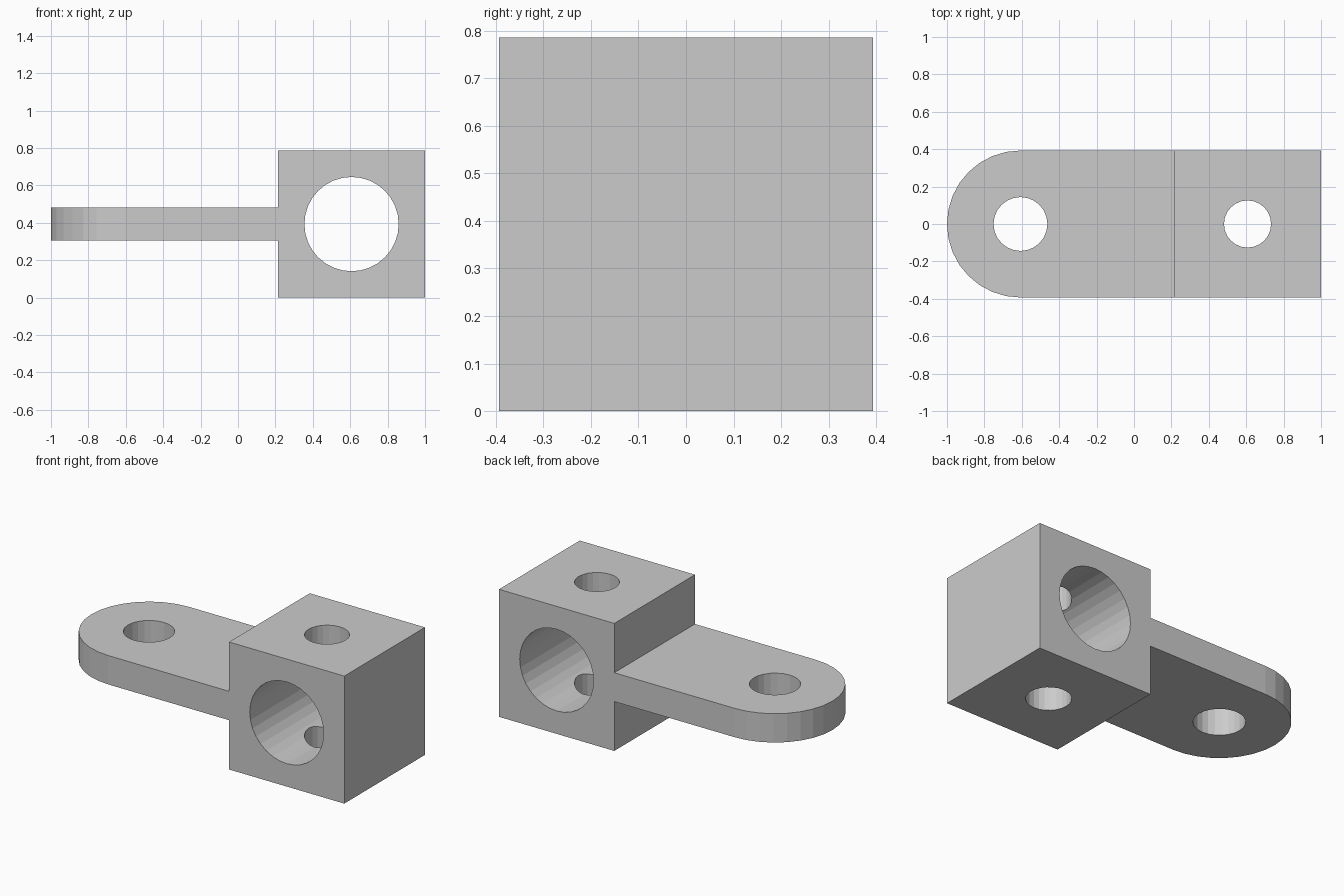
import bpy
import bmesh
import math
from mathutils import Matrix

default = bpy.data.objects.get("Cube")
if default:
    bpy.data.objects.remove(default, do_unlink=True)

SIDE = 0.786            # edge of the block, also the width of the tab
HALF = SIDE / 2
BLOCK_X = 1 - HALF      # centre of the block
EYE_X = -1 + HALF       # centre of the rounded tab end

grey = bpy.data.materials.new("plain grey")
grey.use_nodes = True
colour = (0.6, 0.6, 0.6, 1)
grey.diffuse_color = colour
grey.node_tree.nodes["Principled BSDF"].inputs["Base Color"].default_value = colour


def make_object(name, bm):
    bmesh.ops.recalc_face_normals(bm, faces=bm.faces)
    mesh = bpy.data.meshes.new(name)
    bm.to_mesh(mesh)
    bm.free()
    mesh.materials.append(grey)
    obj = bpy.data.objects.new(name, mesh)
    bpy.context.collection.objects.link(obj)
    return obj


def cylinder(name, radius, sides, location, along_y=False):
    bm = bmesh.new()
    turn = Matrix.Rotation(math.pi / 2, 4, "X") if along_y else Matrix()
    bmesh.ops.create_cone(bm, cap_ends=True, segments=sides, radius1=radius,
                          radius2=radius, depth=2,
                          matrix=Matrix.Translation(location) @ turn)
    return make_object(name, bm)


def combine(target, other, operation):
    mod = target.modifiers.new(other.name, "BOOLEAN")
    mod.operation = operation
    mod.solver = "EXACT"
    mod.object = other
    bpy.context.view_layer.objects.active = target
    bpy.ops.object.modifier_apply(modifier=mod.name)
    bpy.data.objects.remove(other, do_unlink=True)


# Cubic clamp block
bm = bmesh.new()
bmesh.ops.create_cube(bm, size=SIDE, matrix=Matrix.Translation((BLOCK_X, 0, HALF)))
bracket = make_object("bracket", bm)

# Flat tab with a rounded end, reaching slightly into the block
STEPS = 16
outline = [(0.3, HALF)]
for i in range(STEPS + 1):
    a = math.pi / 2 + math.pi * i / STEPS
    outline.append((EYE_X + HALF * math.cos(a), HALF * math.sin(a)))
outline.append((0.3, -HALF))
bm = bmesh.new()
base = bm.faces.new([bm.verts.new((x, y, 0.304)) for x, y in outline])
top = bmesh.ops.extrude_face_region(bm, geom=[base])
bmesh.ops.translate(bm, vec=(0, 0, 0.178),
                    verts=[v for v in top["geom"] if isinstance(v, bmesh.types.BMVert)])
combine(bracket, make_object("tab", bm), "UNION")

# Main bore, cross hole and tab hole
combine(bracket, cylinder("bore", 0.252, 32, (BLOCK_X, 0, HALF), True), "DIFFERENCE")
combine(bracket, cylinder("cross_hole", 0.126, 24, (BLOCK_X, 0, HALF)), "DIFFERENCE")
combine(bracket, cylinder("tab_hole", 0.144, 24, (EYE_X, 0, HALF)), "DIFFERENCE")
